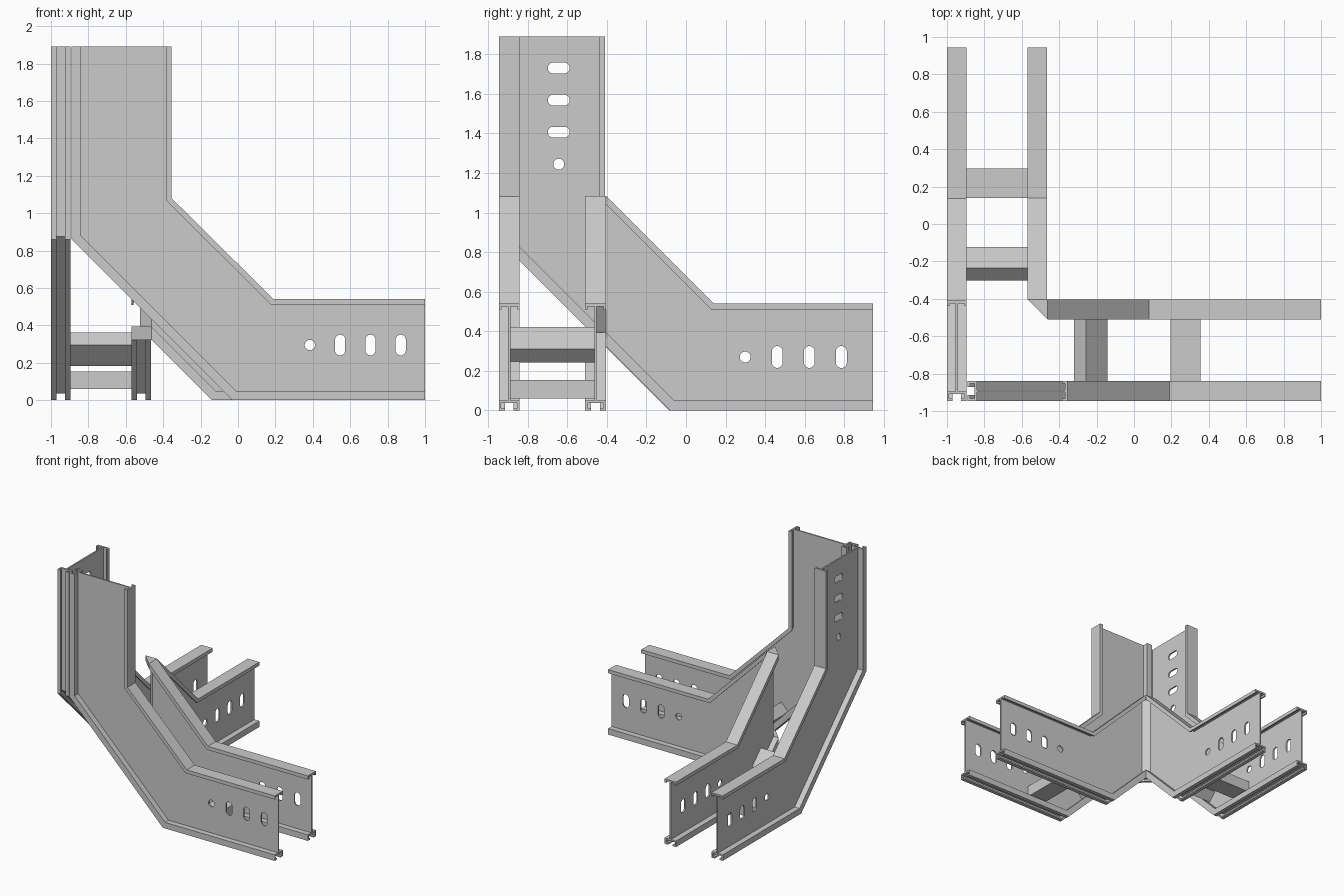
import bpy, bmesh, math
from mathutils import Vector

if "Cube" in bpy.data.objects:
    bpy.data.objects.remove(bpy.data.objects["Cube"])

X, Y = Vector((1, 0, 0)), Vector((0, 1, 0))

# Rail cross-section (side offset, height 0..0.54): web, lipped top flange, slotted bottom channel
HALF = [(.041, .037), (.041, .012), (.022, .012), (.022, 0), (.0525, 0), (.0525, .05),
        (.006, .05), (.006, .526), (.04, .526), (.04, .51), (.0525, .51), (.0525, .54)]
SECTION = HALF + [(-d, v) for d, v in reversed(HALF)]
H = 0.54


def finish(name, bm):
    bmesh.ops.recalc_face_normals(bm, faces=bm.faces)
    me = bpy.data.meshes.new(name)
    bm.to_mesh(me)
    bm.free()
    ob = bpy.data.objects.new(name, me)
    bpy.context.collection.objects.link(ob)
    return ob


def loft(bm, rings):
    """Skin a list of equal-length point rings and cap both ends."""
    rings = [[bm.verts.new(p) for p in r] for r in rings]
    n = len(rings[0])
    for a, b in zip(rings, rings[1:]):
        for i in range(n):
            j = (i + 1) % n
            bm.faces.new((a[i], a[j], b[j], b[i]))
    bm.faces.new(rings[0])
    bm.faces.new(rings[-1])


def along(axis, centre):
    """Map (run, side, height) to world for a rail running on x or y."""
    if axis == 'x':
        return lambda u, d, v: Vector((u, centre + d, v))
    return lambda u, d, v: Vector((centre + d, u, v))


def stations(axis, centre, pts):
    """pts: (bottom run, bottom z, top run, top z) of each section cut."""
    f = along(axis, centre)
    rings = []
    for bu, bz, tu, tz in pts:
        rings.append([f(bu + (tu - bu) * v / H, d, bz + (tz - bz) * v / H)
                      for d, v in SECTION])
    return rings


def rail(name, rings, holes):
    bm = bmesh.new()
    loft(bm, rings)
    ob = finish(name, bm)
    # Slotted bolt holes through the web
    cb = bmesh.new()
    for f, u, v, du, dv in holes:
        ring = []
        for k in range(24):
            a = 2 * math.pi * (k + .5) / 24
            c, s = math.cos(a), math.sin(a)
            ring.append((u + .0275 * c + math.copysign(du, c),
                         v + .0275 * s + math.copysign(dv, s)))
        loft(cb, [[f(p, d, q) for p, q in ring] for d in (-.03, .03)])
    cutter = finish(name + "_cutter", cb)
    cutter.hide_render = True
    m = ob.modifiers.new("holes", 'BOOLEAN')
    m.operation, m.solver, m.object = 'DIFFERENCE', 'EXACT', cutter
    bpy.context.view_layer.objects.active = ob
    bpy.ops.object.modifier_apply(modifier=m.name)
    bpy.data.objects.remove(cutter)


def arm_holes(axis, centre, end, v):
    f = along(axis, centre)
    return [(f, end - i * .162, v, 0, .028 if i < 3 else 0) for i in range(4)]


def outer(axis, centre, start):
    """Outer rail: vertical riser, 45 degree slope, horizontal arm."""
    s = start
    return stations(axis, centre, [(s, 1.89, s + .535, 1.89), (s, .86, s + .535, 1.08),
                                   (s + .86, 0, s + 1.08, H), (s + 1.89, 0, s + 1.89, H)])


# Outer rails
rail("front_rail", outer('x', -.8925, -.89), arm_holes('x', -.8925, .87, .295))
riser = along('y', -.9475)
riser_holes = [(riser, -.643, 1.73 - i * .162, .028 if i < 3 else 0, 0) for i in range(4)]
rail("left_rail", outer('y', -.9475, -.945), arm_holes('y', -.9475, .785, .27) + riser_holes)

# Inner rail: two sloped arms joined by a chamfered corner
x_arm = stations('x', -.4575, [(1, 0, 1, H), (-.14, 0, .08, H), (-.463, .323, -.463, 1.083)])
y_arm = stations('y', -.5175, [(-.403, .323, -.403, 1.083), (-.08, 0, .14, H), (.945, 0, .945, H)])
rail("inner_corner_rail", x_arm + y_arm,
     arm_holes('x', -.4575, .87, .295) + arm_holes('y', -.5175, .785, .27))


def rung(name, axis, run, z, tilt, a, b):
    """Box rung spanning side positions a..b."""
    f = along(axis, 0)
    c, s = math.cos(tilt), math.sin(tilt)
    ring = [(run + p * c - q * s, z + p * s + q * c)
            for p, q in ((-.08, -.047), (.08, -.047), (.08, .047), (-.08, .047))]
    bm = bmesh.new()
    loft(bm, [[f(u, d, v) for u, v in ring] for d in (a, b)])
    finish(name, bm)


# Rungs between the rails
TILT = -math.pi / 4
rung("right_arm_rung", 'x', .275, .107, 0, -.89, -.46)
rung("right_slope_rung", 'x', -.232, .333, TILT, -.89, -.46)
rung("back_arm_rung", 'y', .218, .107, 0, -.945, -.52)
rung("back_slope_rung", 'y', -.212, .272, TILT, -.945, -.52)
